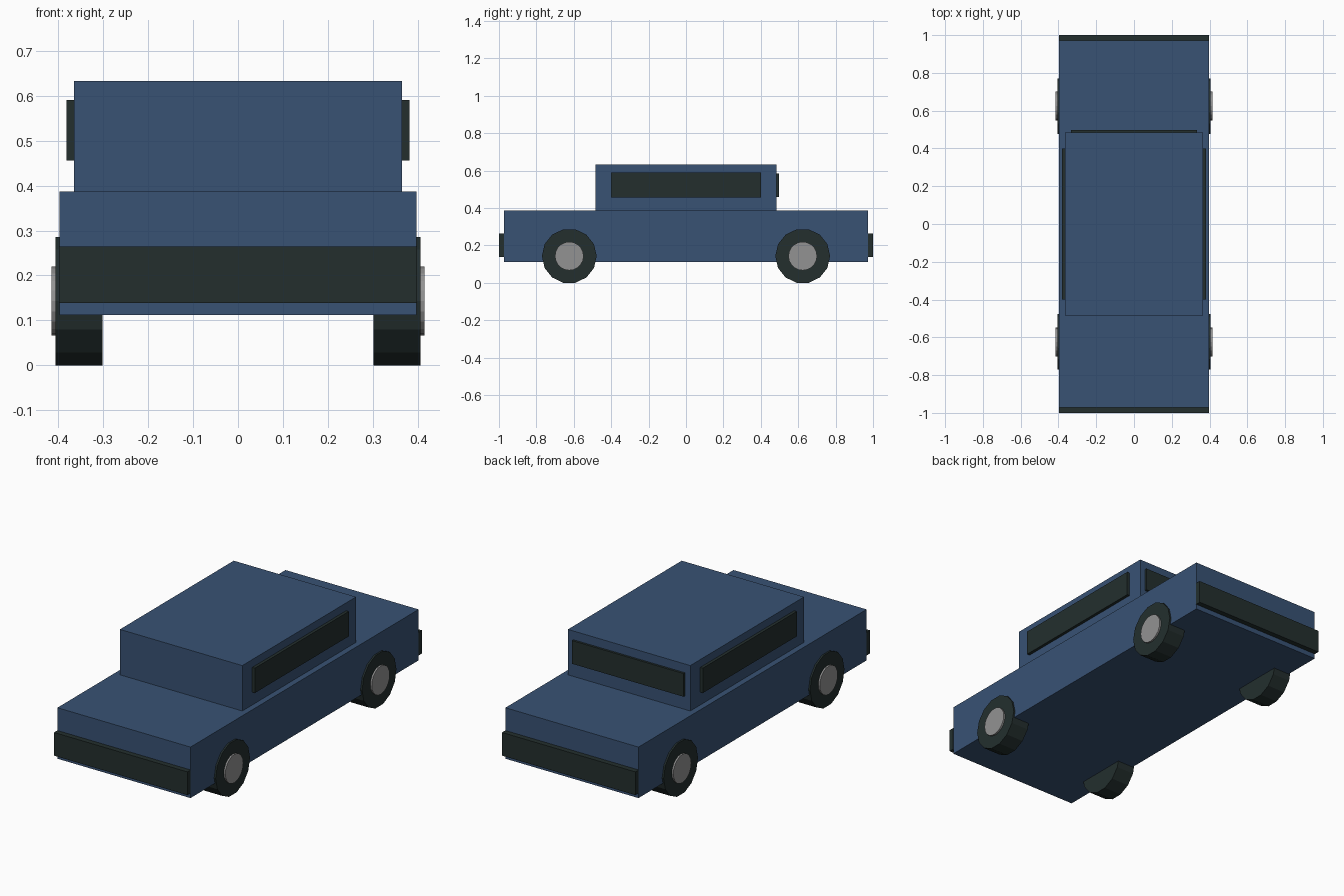
import bpy
from math import pi

cube = bpy.data.objects.get("Cube")
if cube:
    bpy.data.objects.remove(cube, do_unlink=True)


def material(name, rgb):
    mat = bpy.data.materials.new(name)
    mat.use_nodes = True
    color = (*rgb, 1)
    mat.diffuse_color = color
    mat.node_tree.nodes["Principled BSDF"].inputs["Base Color"].default_value = color
    return mat


blue = material("body blue", (0.04, 0.085, 0.175))
dark = material("dark rubber", (0.017, 0.028, 0.027))
grey = material("hub grey", (0.29, 0.29, 0.29))


def box(name, x, y, z, mat):
    """Box from (low, high) ranges on each axis."""
    spans = (x, y, z)
    bpy.ops.mesh.primitive_cube_add(size=1, location=[(a + b) / 2 for a, b in spans])
    obj = bpy.context.object
    obj.name = name
    obj.scale = [b - a for a, b in spans]
    bpy.ops.object.transform_apply(location=False, rotation=False, scale=True)
    obj.data.materials.append(mat)


def disc(name, sides, radius, x, y, z, turn, mat):
    """Flat-sided cylinder along the x axis."""
    bpy.ops.mesh.primitive_cylinder_add(
        vertices=sides, radius=radius, depth=x[1] - x[0],
        location=((x[0] + x[1]) / 2, y, z), rotation=(turn, pi / 2, 0))
    obj = bpy.context.object
    obj.name = name
    obj.data.materials.append(mat)


# Body and cabin
box("body", (-0.397, 0.397), (-0.972, 0.972), (0.112, 0.387), blue)
box("cabin", (-0.365, 0.365), (-0.485, 0.485), (0.387, 0.632), blue)

# Bumpers
box("front_bumper", (-0.398, 0.398), (-1, -0.972), (0.139, 0.264), dark)
box("rear_bumper", (-0.398, 0.398), (0.972, 1), (0.139, 0.264), dark)

# Windows
box("rear_window", (-0.333, 0.333), (0.485, 0.497), (0.46, 0.585), dark)
for side, s in (("left", 1), ("right", -1)):
    box(side + "_window", sorted((s * 0.365, s * 0.381)), (-0.4, 0.4),
        (0.456, 0.59), dark)

    # Wheels and hubcaps
    for end, y in (("front", -0.624), ("rear", 0.624)):
        label = end + "_" + side
        disc(label + "_wheel", 14, 0.1465, sorted((s * 0.301, s * 0.406)),
             y, 0.143, 0, dark)
        disc(label + "_hubcap", 20, 0.0765, sorted((s * 0.406, s * 0.415)),
             y, 0.143, 0, grey)
